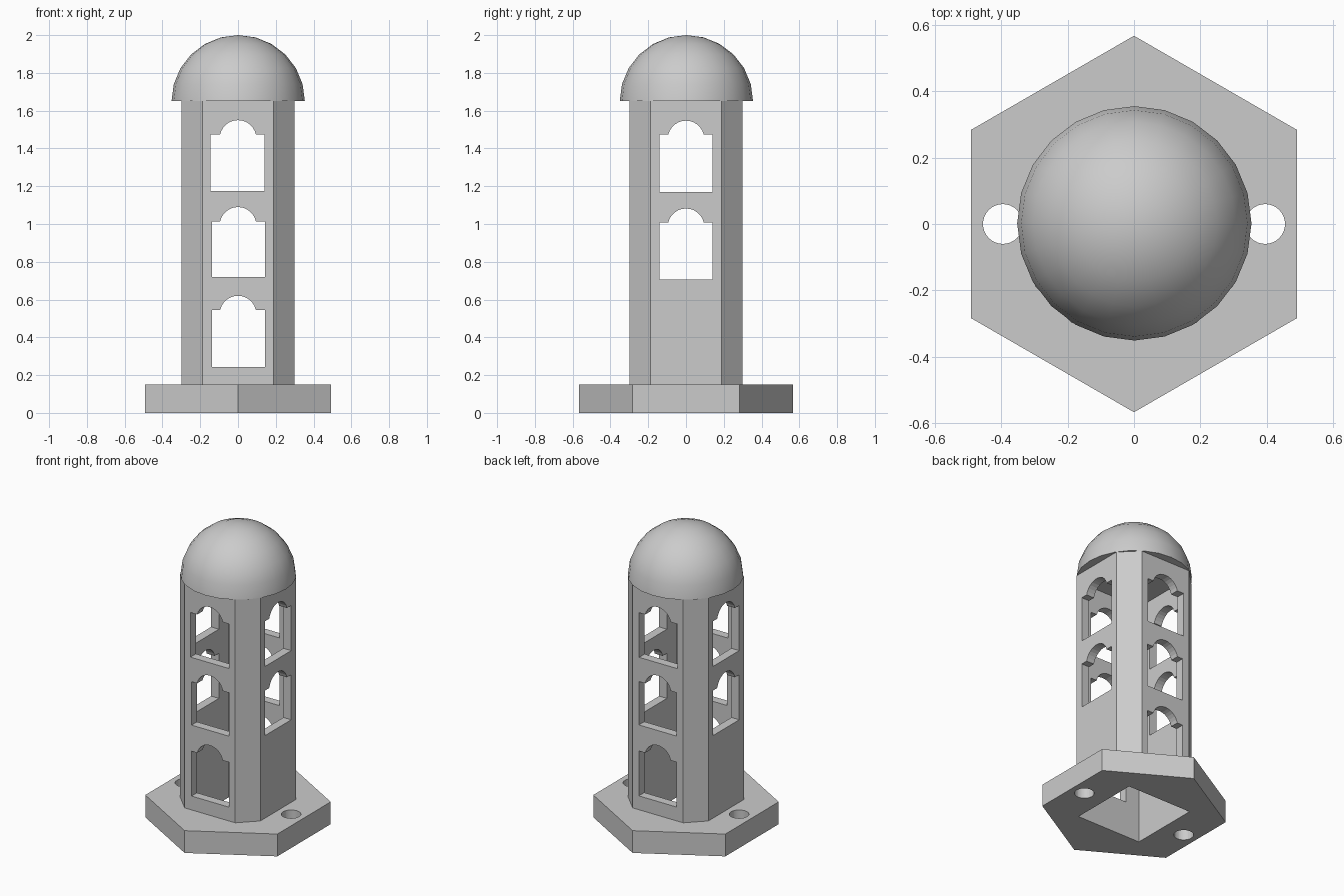
import bpy, bmesh, math
from mathutils import Matrix

if "Cube" in bpy.data.objects:
    bpy.data.objects.remove(bpy.data.objects["Cube"])

grey = bpy.data.materials.new("plain_grey")
grey.use_nodes = True
colour = (0.6, 0.6, 0.6, 1)
grey.diffuse_color = colour
grey.node_tree.nodes["Principled BSDF"].inputs["Base Color"].default_value = colour


def prism(name, outline, low, high, turn=None):
    """Extrude a 2D outline from low to high along z, then turn it."""
    bm = bmesh.new()
    face = bm.faces.new([bm.verts.new((x, y, low)) for x, y in outline])
    top = bmesh.ops.extrude_face_region(bm, geom=[face])["geom"]
    moved = [v for v in top if isinstance(v, bmesh.types.BMVert)]
    bmesh.ops.translate(bm, verts=moved, vec=(0, 0, high - low))
    if turn:
        bm.transform(turn)
    bmesh.ops.recalc_face_normals(bm, faces=bm.faces)
    return finish(name, bm)


def finish(name, bm):
    mesh = bpy.data.meshes.new(name)
    bm.to_mesh(mesh)
    bm.free()
    mesh.materials.append(grey)
    obj = bpy.data.objects.new(name, mesh)
    bpy.context.collection.objects.link(obj)
    return obj


def circle(r, n, cx=0, cy=0, start=0):
    return [(cx + r * math.cos(start + i * math.tau / n),
             cy + r * math.sin(start + i * math.tau / n)) for i in range(n)]


def square(h):
    return [(-h, -h), (h, -h), (h, h), (-h, h)]


def cut(target, cutter):
    cutter.hide_render = True
    mod = target.modifiers.new("cut", "BOOLEAN")
    mod.operation, mod.solver, mod.object = "DIFFERENCE", "EXACT", cutter
    bpy.context.view_layer.objects.active = target
    bpy.ops.object.modifier_apply(modifier=mod.name)
    bpy.data.objects.remove(cutter)


def window_outline(left, right, sill, shoulder, top, r=0.097):
    """Rectangular opening with a narrower round arch above its shoulders."""
    mid = top - r
    a = math.asin((shoulder - mid) / r)
    arch = [(r * math.cos(a + (math.pi - 2 * a) * i / 12),
             mid + r * math.sin(a + (math.pi - 2 * a) * i / 12)) for i in range(13)]
    return [(left, sill), (right, sill), (right, shoulder)] + arch + [(left, shoulder)]


# Hexagonal base with a square opening and two bolt holes
base = prism("base", circle(0.567, 6, start=math.pi / 2), 0, 0.15)
cut(base, prism("base_opening", square(0.24), -0.1, 0.3))
for side in (-1, 1):
    cut(base, prism("bolt_hole", circle(0.06, 32, side * 0.395), -0.1, 0.3))

# Square hollow tower with chamfered corners
o, c = 0.298, 0.188
tower = prism("tower", [(c, -o), (o, -c), (o, c), (c, o),
                        (-c, o), (-o, c), (-o, -c), (-c, -o)], 0.15, 1.65)
cut(tower, prism("tower_cavity", square(0.24), 0, 1.8))

# Three storeys of arched windows through all four walls
upright = Matrix.Rotation(math.pi / 2, 4, "X")
sideways = Matrix.Rotation(math.pi / 2, 4, "Z") @ upright
front_rows = [(-0.137, 0.142, 0.243, 0.545, 0.62),
              (-0.137, 0.142, 0.72, 1.012, 1.09),
              (-0.145, 0.14, 1.175, 1.475, 1.55)]
side_rows = [(-0.14, 0.143, 0.243, 0.545, 0.62),
             (-0.14, 0.14, 0.705, 1.008, 1.082),
             (-0.14, 0.14, 1.17, 1.474, 1.547)]
for turn, rows in ((upright, front_rows), (sideways, side_rows)):
    for row in rows:
        cut(tower, prism("window_opening", window_outline(*row), -0.5, 0.5, turn))

# Smooth dome with a flat underside
bm = bmesh.new()
bmesh.ops.create_uvsphere(bm, u_segments=24, v_segments=12, radius=0.353)
bmesh.ops.delete(bm, geom=[v for v in bm.verts if v.co.z < -0.01], context="VERTS")
rim = [e for e in bm.edges if e.is_boundary]
bmesh.ops.contextual_create(bm, geom=rim)
bm.transform(Matrix.Translation((0.001, 0.002, 1.65)) @ Matrix.Diagonal((1, 1, 0.35 / 0.353, 1)))
bmesh.ops.recalc_face_normals(bm, faces=bm.faces)
dome = finish("dome", bm)
bpy.ops.object.select_all(action="DESELECT")
dome.select_set(True)
bpy.context.view_layer.objects.active = dome
bpy.ops.object.shade_smooth_by_angle(angle=math.radians(40))
